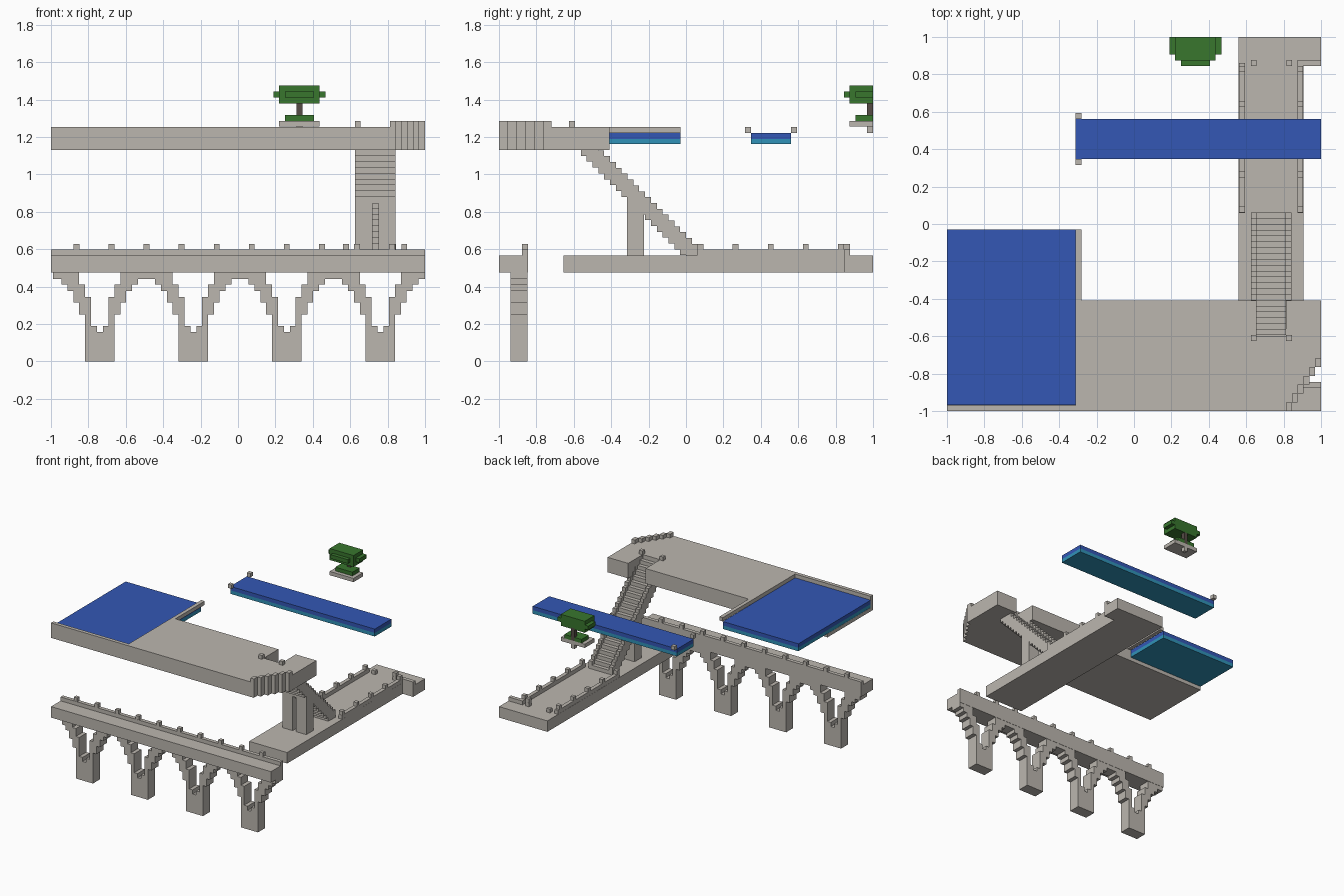
import bpy, bmesh
from mathutils import Matrix

cube = bpy.data.objects.get("Cube")
if cube:
    bpy.data.objects.remove(cube, do_unlink=True)

V = 1 / 32  # block size


def material(name, rgb):
    m = bpy.data.materials.new(name)
    m.use_nodes = True
    col = (*rgb, 1)
    m.diffuse_color = col
    node = next(n for n in m.node_tree.nodes if n.type == 'BSDF_PRINCIPLED')
    node.inputs["Base Color"].default_value = col
    return m


stone = material("stone", (0.50, 0.47, 0.43))
deep = material("deep_blue", (0.033, 0.095, 0.46))
aqua = material("aqua", (0.03, 0.29, 0.48))
leaf = material("leaf_green", (0.04, 0.18, 0.027))
bark = material("bark_brown", (0.09, 0.07, 0.06))


def blocks(name, mat, boxes):
    """One object from boxes given as (x0, x1, y0, y1, z0, z1)."""
    bm = bmesh.new()
    for x0, x1, y0, y1, z0, z1 in boxes:
        mid = Matrix.Translation(((x0 + x1) / 2, (y0 + y1) / 2, (z0 + z1) / 2))
        size = Matrix.Diagonal((x1 - x0, y1 - y0, z1 - z0, 1))
        bmesh.ops.create_cube(bm, size=1, matrix=mid @ size)
    me = bpy.data.meshes.new(name)
    bm.to_mesh(me)
    bm.free()
    me.materials.append(mat)
    ob = bpy.data.objects.new(name, me)
    bpy.context.scene.collection.objects.link(ob)
    return ob


def post(x, y, z):
    return (x - V / 2, x + V / 2, y - V / 2, y + V / 2, z, z + V)


# Aqueduct: branching piers, described as rows (top, inner, outer) of half a pier
rows = [(.156, 0, .078), (.19, .016, .078), (.25, .047, .078),
        (.315, .047, .11), (.345, .047, .14), (.375, .078, .14),
        (.41, .078, .172), (.44, .11, .205), (.475, .11, .25)]
piers = []
for i in range(4):
    c = -.739 + .5 * i
    low = 0
    for top, inner, outer in rows:
        for s in (-1, 1):
            a, b = sorted((c + s * inner, c + s * outer))
            piers.append((max(a, -1), min(b, 1), -.939, -.847, low, top))
        low = top
piers += [(.95, 1, -.939, -.847, .44, .475)]
blocks("aqueduct_piers", stone, piers)
blocks("aqueduct_deck", stone, [(-1, 1, -1, -.845, .475, .565)])
blocks("aqueduct_parapet", stone, [(-1, 1, -.876, -.845, .565, .597)]
       + [post(-.864 + .1875 * i, -.86, .597) for i in range(10)])

# Lower walkway with parapets and posts
blocks("walkway", stone, [(.56, .905, -.655, 1, .475, .565),
                          (.905, 1, .845, 1, .475, .565)])
rails = []
for x in (.577, .889):
    rails.append((x - V / 2, x + V / 2, .06, .86, .565, .597))
    rails += [post(x, .078 + .1875 * i, .597) for i in range(5)]
rails.append((.873, 1, .845, .876, .565, .597))
rails += [post(.64, .86, .565), post(.83, .86, .565), post(.83, .86, .597)]
blocks("walkway_parapet", stone, rails)

# Twin support columns under the stair
blocks("stair_support", stone, [(.625, .718, -.315, -.225, .565, .88),
                                (.75, .842, -.315, -.225, .565, .88),
                                (.718, .75, -.315, -.225, .845, .88)])

# Staircase with raised side strings
treads, strings = [], []
for i in range(21):
    y1 = .0625 - i * V
    y0 = y1 - V
    bottom = max(.505 + i * V, .54)
    top = .597 + i * V
    treads.append((.655, .811, y0, y1, bottom, top))
    for x in (.625, .811):
        strings.append((x, x + V, y0, y1, bottom, min(top + V, 1.245)))
blocks("stair_treads", stone, treads)
blocks("stair_strings", stone, strings)

# Upper terrace with stair opening and a stepped corner
Z0, Z1 = 1.13, 1.253
terrace = [(-1, -.313, -1, -.41, Z0, 1.16),
           (-1, -.313, -1, -.97, 1.16, Z1),
           (-.313, .655, -1, -.41, Z0, Z1),
           (.655, .8125, -1, -.6, Z0, Z1)]
corner = []
for k in range(6):
    x = .8125 + k * V
    y = -1 + 1.5 * k * V
    terrace.append((x, x + V, y + V, -.41, Z0, Z1))
    corner.append((x, x + V, y, y + 1.5 * V, Z0, Z1 + V))
blocks("terrace", stone, terrace)
blocks("terrace_corner_parapet", stone, corner)
blocks("terrace_posts", stone, [post(.64, -.61, Z1), post(.828, -.61, Z1)])
blocks("pool_rim", stone, [(-.313, -.282, -.41, -.03, 1.222, Z1)])

# Pool and channel, each a deep layer over a light bed
for name, x0, x1, y0, y1 in (("pool", -1, -.314, -.969, -.03),
                             ("channel", -.313, 1, .347, .562)):
    blocks(name + "_water", deep, [(x0, x1, y0, y1, 1.19, 1.222)])
    blocks(name + "_bed", aqua, [(x0, x1, y0, y1, 1.161, 1.19)])
blocks("channel_posts", stone, [post(-.297, .331, 1.222), post(-.297, .578, 1.222)])

# Tree on its planter
blocks("planter", stone, [(.22, .437, .875, 1, 1.255, 1.286),
                          (.313, .344, .969, 1, 1.222, 1.255)])
blocks("tree_trunk", bark, [(.313, .344, .969, 1, 1.286, 1.39)])
blocks("shrub", leaf, [(.25, .406, .906, .968, 1.286, 1.317),
                       (.25, .312, .968, 1, 1.286, 1.317),
                       (.345, .406, .968, 1, 1.286, 1.317)])
blocks("tree_crown", leaf, [(.22, .437, .875, 1, 1.38, 1.474),
                            (.189, .468, .906, 1, 1.411, 1.443),
                            (.25, .406, .845, .9, 1.411, 1.443)])
